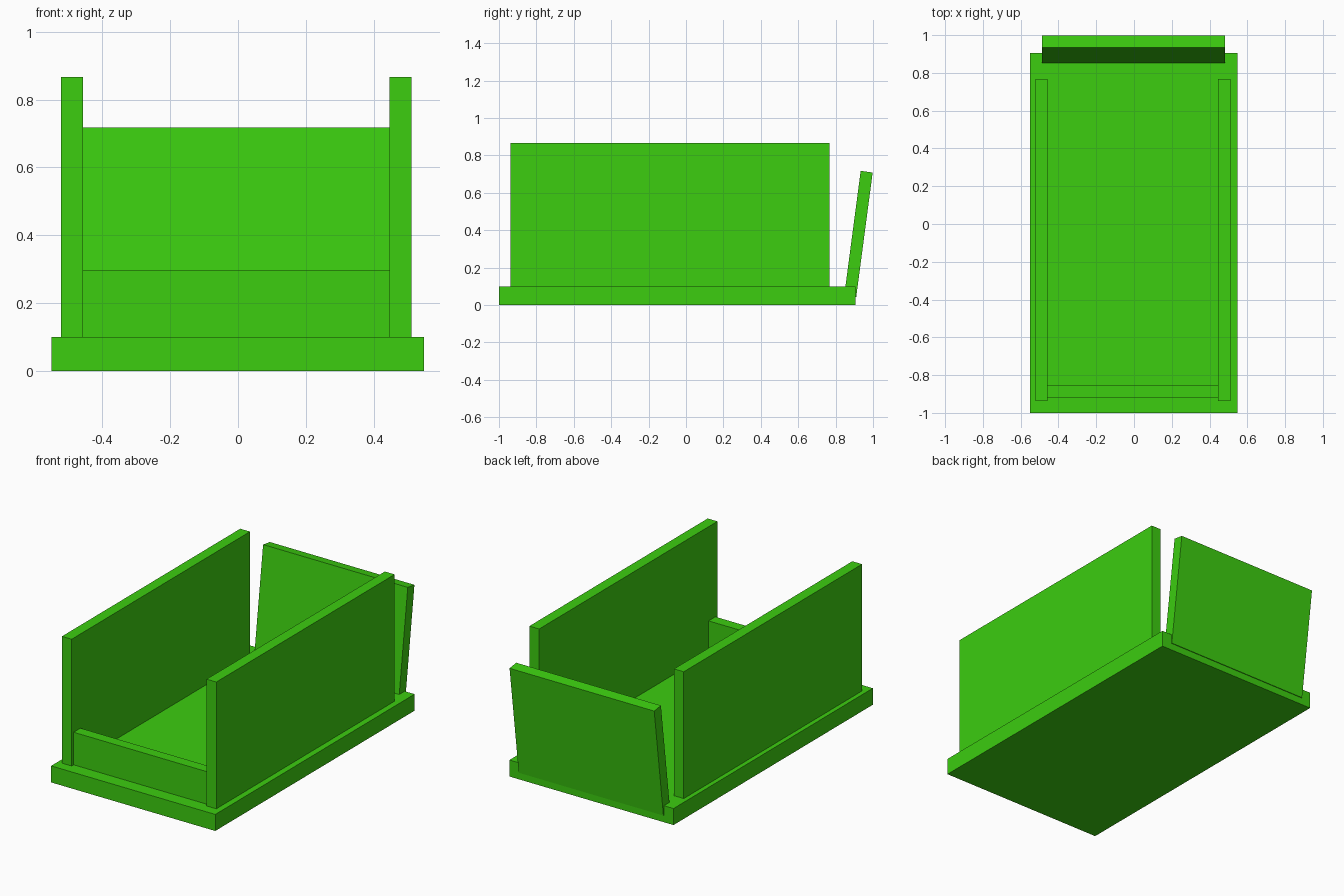
import bpy
import bmesh

if "Cube" in bpy.data.objects:
    bpy.data.objects.remove(bpy.data.objects["Cube"])

green = bpy.data.materials.new("bright_green")
green.diffuse_color = (0.045, 0.61, 0.005, 1.0)
green.use_nodes = True
green.node_tree.nodes["Principled BSDF"].inputs["Base Color"].default_value = green.diffuse_color


def slab(name, x0, x1, profile):
    """Extrude a side profile of (y, z) points along x."""
    bm = bmesh.new()
    face = bm.faces.new([bm.verts.new((x0, y, z)) for y, z in profile])
    out = bmesh.ops.extrude_face_region(bm, geom=[face])["geom"]
    moved = [v for v in out if isinstance(v, bmesh.types.BMVert)]
    bmesh.ops.translate(bm, vec=(x1 - x0, 0, 0), verts=moved)
    bmesh.ops.recalc_face_normals(bm, faces=bm.faces)
    mesh = bpy.data.meshes.new(name)
    bm.to_mesh(mesh)
    bm.free()
    mesh.materials.append(green)
    obj = bpy.data.objects.new(name, mesh)
    bpy.context.collection.objects.link(obj)
    return obj


def rect(y0, y1, z0, z1):
    return [(y0, z0), (y1, z0), (y1, z1), (y0, z1)]


# Floor plate
slab("base", -0.55, 0.548, rect(-1.0, 0.905, 0.0, 0.1))

# Two tall side walls
for side, x in (("left", -0.522), ("right", 0.446)):
    slab(side + "_wall", x, x + 0.065, rect(-0.937, 0.767, 0.1, 0.867))

# Low board between the walls at the front
slab("front_board", -0.457, 0.446, rect(-0.918, -0.853, 0.1, 0.297))

# Back panel leaning outwards, sunk into the floor plate
slab("back_panel", -0.486, 0.482,
     [(0.846, 0.05), (0.91, 0.042), (0.998, 0.708), (0.934, 0.717)])
